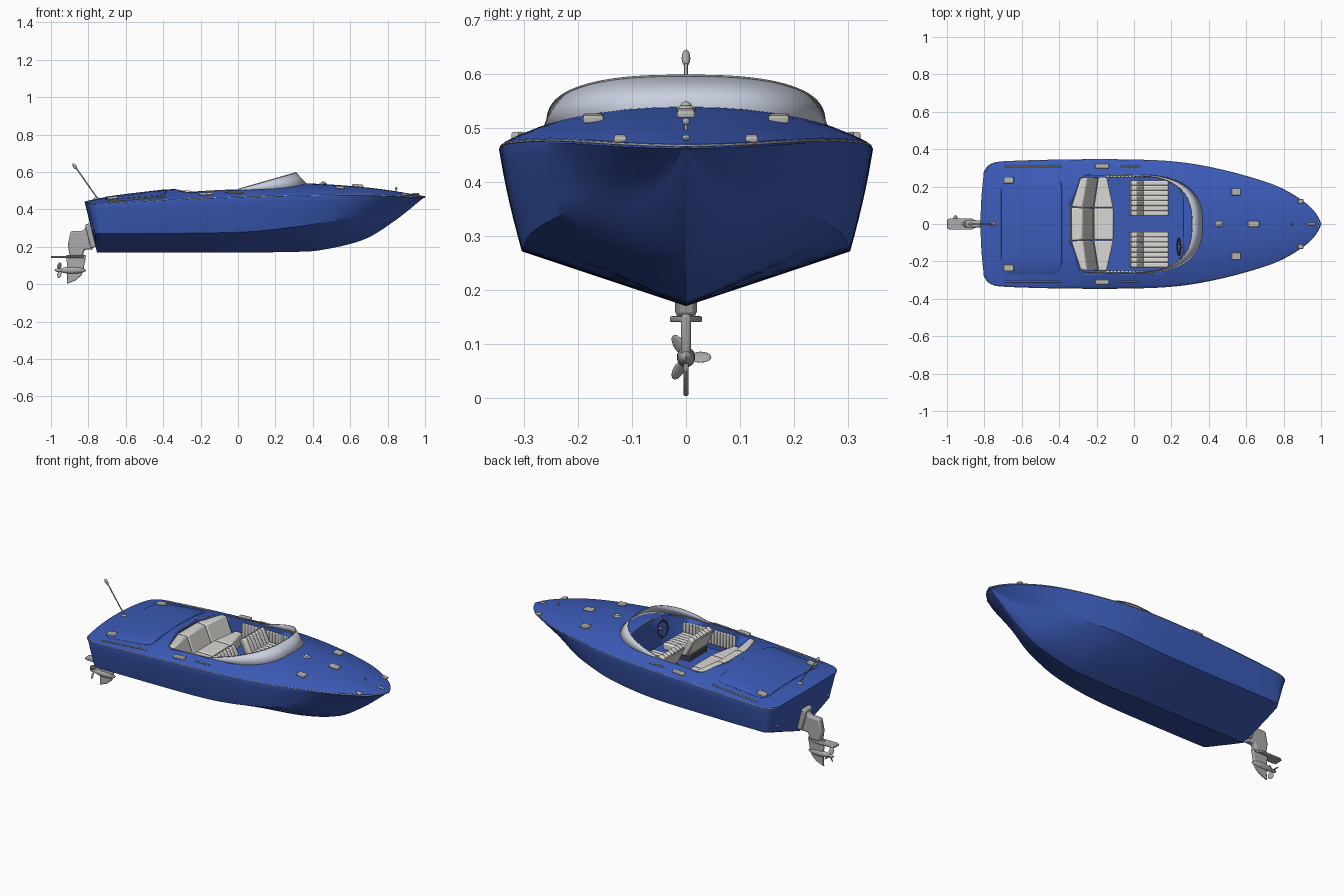
import bpy, bmesh, math
from mathutils import Vector

if "Cube" in bpy.data.objects:
    bpy.data.objects.remove(bpy.data.objects["Cube"])


def material(name, rgb):
    m = bpy.data.materials.new(name)
    m.use_nodes = True
    m.diffuse_color = (*rgb, 1)
    m.node_tree.nodes["Principled BSDF"].inputs["Base Color"].default_value = (*rgb, 1)
    return m


BLUE = material("blue paint", (.045, .105, .48))
METAL = material("grey metal", (.40, .41, .40))
FITTING = material("light chrome", (.48, .475, .44))
SEAT = material("pale upholstery", (.70, .69, .66))
GLASS = material("pale glass", (.58, .63, .74))
DARK = material("dark trim", (.06, .06, .07))


def finish(name, bm, mat, bevel=0, angle=32):
    bmesh.ops.remove_doubles(bm, verts=bm.verts, dist=1e-5)
    bmesh.ops.recalc_face_normals(bm, faces=bm.faces)
    mesh = bpy.data.meshes.new(name)
    bm.to_mesh(mesh)
    bm.free()
    ob = bpy.data.objects.new(name, mesh)
    bpy.context.collection.objects.link(ob)
    mesh.materials.append(mat)
    bpy.ops.object.select_all(action='DESELECT')
    ob.select_set(True)
    bpy.context.view_layer.objects.active = ob
    bpy.ops.object.shade_smooth_by_angle(angle=math.radians(angle))
    if bevel:
        mod = ob.modifiers.new("soft edges", 'BEVEL')
        mod.width, mod.segments = bevel, 2
    return ob


def box(name, loc, size, mat, bevel=.005, tilt=0):
    bm = bmesh.new()
    bmesh.ops.create_cube(bm, size=1)
    for v in bm.verts:
        v.co *= Vector(size)
    ob = finish(name, bm, mat, bevel)
    ob.location, ob.rotation_euler = loc, (0, tilt, 0)
    return ob


def ball(name, loc, size, mat, rot=(0, 0, 0)):
    bm = bmesh.new()
    bmesh.ops.create_uvsphere(bm, u_segments=20, v_segments=12, radius=1)
    for v in bm.verts:
        v.co *= Vector(size)
    ob = finish(name, bm, mat)
    ob.location, ob.rotation_euler = loc, rot
    return ob


def prism(name, outline, low, high, mat, axis='y', bevel=0, upper=None):
    bm = bmesh.new()
    def place(a, b, c):
        return (a, c, b) if axis == 'y' else (a, b, c)
    rings = [[bm.verts.new(place(a, b, c)) for a, b in shape]
             for shape, c in ((outline, low), (upper or outline, high))]
    n = len(outline)
    bm.faces.new(rings[0])
    bm.faces.new(rings[1])
    for i in range(n):
        j = (i + 1) % n
        bm.faces.new((rings[0][i], rings[0][j], rings[1][j], rings[1][i]))
    return finish(name, bm, mat, bevel)


def tube(name, points, radius, mat, closed=False):
    cu = bpy.data.curves.new(name, 'CURVE')
    cu.dimensions, cu.bevel_depth, cu.bevel_resolution = '3D', radius, 2
    cu.use_fill_caps = True
    sp = cu.splines.new('POLY')
    sp.points.add(len(points) - 1)
    for p, co in zip(sp.points, points):
        p.co = (*co, 1)
    sp.use_cyclic_u = closed
    ob = bpy.data.objects.new(name, cu)
    cu.materials.append(mat)
    bpy.context.collection.objects.link(ob)


def grid(bm, rows, closed=False):
    vs = [[bm.verts.new(p) for p in r] for r in rows]
    for a, b in zip(vs, vs[1:]):
        n = len(a)
        for i in range(n if closed else n - 1):
            j = (i + 1) % n
            bm.faces.new((a[i], a[j], b[j], b[i]))


def spline(table, x):
    """Smooth interpolation through (x, value) pairs."""
    n = len(table)
    def slope(k):
        a, b = table[max(k - 1, 0)], table[min(k + 1, n - 1)]
        return (b[1] - a[1]) / (b[0] - a[0])
    k = max(i for i in range(n - 1) if i == 0 or table[i][0] <= x)
    (x0, y0), (x1, y1) = table[k], table[k + 1]
    d, t = x1 - x0, min(max((x - x0) / (x1 - x0), 0), 1)
    return ((1 + 2*t) * (1-t)**2 * y0 + t * (1-t)**2 * d * slope(k)
            + t*t * (3 - 2*t) * y1 + t*t * (t-1) * d * slope(k + 1))


# Hull lines along the length
BEAM = [(-.82, .27), (-.805, .3), (-.78, .32), (-.73, .333), (-.3, .345), (.1, .341), (.3, .323),
        (.5, .283), (.7, .226), (.8, .185), (.9, .125), (.95, .082), (.98, .043), (1, .002)]
SHEER = [(-.82, .43), (-.4, .453), (0, .469), (.4, .478), (.7, .48), (1, .47)]
CROWN = [(-.82, .012), (-.74, .025), (-.6, .037), (-.36, .053), (-.2, .07), (0, .075), (.38, .061),
         (.6, .045), (.8, .026), (1, .001)]
KEEL = [(-.82, .17), (0, .17), (.3, .173), (.44, .182), (.675, .24), (.835, .337), (1, .468)]
CHINE_Y = [(-.82, .265), (-.79, .295), (-.75, .303), (-.3, .304), (0, .303), (.3, .286),
           (.5, .24), (.6, .203), (.7, .15), (.8, .09), (.9, .035), (1, .001)]
CHINE_Z = [(-.82, .27), (0, .278), (.3, .306), (.5, .336), (.6, .353), (.7, .37), (.8, .386), (.9, .414), (1, .469)]


def deck(x, y):
    r = min(abs(y) / spline(BEAM, x), 1)
    return spline(SHEER, x) + spline(CROWN, x) * (1 - r ** 2.4)


def stern_shift(x, y, z):
    w = min(max((-.58 - x) / .24, 0), 1) ** 2
    return x + w * (.065 * (.44 - z) / .265 + .018 * (y / .3) ** 2)


def half_section(x):
    s, sz = spline(BEAM, x), spline(SHEER, x)
    kz = spline(KEEL, x)
    cy, cz = max(spline(CHINE_Y, x), .001), max(spline(CHINE_Z, x), kz + .0005)
    # Bottom panels grow rounder towards the bow
    fullness = 1 + .5 * min(max((x - .2) / .5, 0), 1)
    pts = [(cy * i / 6, kz + (cz - kz) * (i / 6) ** fullness) for i in range(6)]
    for i in range(6):
        t = i / 6
        pts.append((cy + (s - cy) * (t + .3 * t * (1 - t)), cz + (sz - .008 - cz) * t))
    pts += [(s, sz - .008), (s * .997, sz - .002)]
    pts += [(s * r, deck(x, s * r)) for r in (.985, .95, .9, .8, .65, .5, .35, .17, 0)]
    return pts


def station(x):
    half = half_section(x)
    loop = half + [(-y, z) for y, z in half[-2:0:-1]]
    return [(stern_shift(x, y, z), y, z) for y, z in loop]


xs = [-.82 + .007 * i for i in range(10)] + [-.75 + 1.75 * math.sin(math.pi * i / 140) for i in range(71)]
bm = bmesh.new()
grid(bm, [station(x) for x in xs], closed=True)
bm.faces.new([bm.verts.new(p) for p in station(1)])
K = 8
grid(bm, [[(stern_shift(-.82, y * k / K, z), y * k / K, z) for k in range(-K, K + 1)]
          for y, z in half_section(-.82)])
hull = finish("hull", bm, BLUE, angle=24)

# Cockpit well cut into the hull
side = [(-.34, .09), (-.29, .245), (-.26, .258), (-.1, .262), (.05, .26), (.17, .243), (.23, .205), (.265, .15)]
outline = side + [(x, -y) for x, y in reversed(side)]
cutter = prism("cockpit_cutter", outline, .36, .8, BLUE, axis='z')
cutter.hide_render = True
mod = hull.modifiers.new("cockpit", 'BOOLEAN')
mod.operation, mod.solver, mod.object = 'DIFFERENCE', 'EXACT', cutter
bpy.context.view_layer.objects.active = hull
bpy.ops.object.modifier_apply(modifier=mod.name)
bpy.data.objects.remove(cutter)
tube("cockpit_trim", [(x, y, deck(x, y)) for x, y in outline], .0025, METAL, True)

# Rub rail around the sheer
rail = [(stern_shift(x, spline(BEAM, x), .44), spline(BEAM, x) - .001, spline(SHEER, x) - .003) for x in xs]
tube("rub_rail", rail + [(x, -y, z) for x, y, z in reversed(rail)], .002, METAL)


def squircle(a, power):
    return [math.copysign(abs(v) ** (2 / power), v) for v in (math.cos(a), math.sin(a))]


# Engine hatch following the deck
rows = []
for r, lift in [(.001, .003), (.25, .003), (.5, .003), (.75, .003), (.985, .003), (1, .001), (1, -.01)]:
    ring = [squircle(2 * math.pi * i / 96, 9) for i in range(96)]
    rows.append([(-.548 + .163 * r * u, .27 * r * v, deck(-.548 + .163 * r * u, .27 * r * v) + lift)
                 for u, v in ring])
bm = bmesh.new()
grid(bm, rows, closed=True)
finish("engine_hatch", bm, BLUE)

# Wraparound windscreen
low, high = [], []
for i in range(49):
    u, v = squircle(math.pi * (i / 48 - .5), 2.6)
    x, y = max(.37 * u, 0), .265 * v
    low.append((x, y, deck(x, y) - .003))
    high.append((x * .84, y * .97, max(.508 + .287 * x * .84, deck(x, y) + .002)))
bm = bmesh.new()
grid(bm, [low, high])
screen = finish("windscreen", bm, GLASS)
screen.modifiers.new("thickness", 'SOLIDIFY').thickness = .004
tube("windscreen_top_trim", high, .002, METAL)
tube("windscreen_base_trim", low, .0025, METAL)

# Rear bench: centre and two angled wings, backrests leaning aft
bench = [[(-.335, -.09), (-.335, .09), (-.215, .085), (-.215, -.085)],
         [(-.215, -.085), (-.215, .085), (-.11, .085), (-.11, -.085)],
         [(-.335, .092), (-.285, .245), (-.19, .25), (-.215, .087)],
         [(-.215, .087), (-.19, .25), (-.145, .25), (-.11, .087)]]
for i, shape in enumerate(bench):
    for s in ((1,) if i < 2 else (1, -1)):
        base = [(x, y * s) for x, y in shape]
        if i % 2:
            prism("rear_bench_cushion", base, .355, .425, SEAT, 'z', .008)
        else:
            lean = [(x - .06 if x > -.25 else x, y) for x, y in base]
            prism("rear_bench_backrest", base, .355, .5, SEAT, 'z', .008, lean)

for s, label in ((1, "left"), (-1, "right")):
    # Pleated front seat with a leaning back
    box(label + "_seat_base", (.09, .138 * s, .375), (.15, .17, .04), DARK)
    for i in range(7):
        y = (.138 + (i - 3) * .027) * s
        box(label + "_seat_cushion", (.11, y, .41), (.15, .028, .04), SEAT, .008)
        box(label + "_seat_back", (.022, y, .45), (.035, .028, .115), SEAT, .008, -.45)
    box(label + "_seat_shell", (.002, .138 * s, .442), (.008, .19, .11), SEAT, .003, -.45)
    # Pleated side panel
    for i in range(18):
        x = -.14 + i * .02
        box(label + "_side_panel", (x, (.255 - .9 * max(x - .06, 0) ** 2) * s, .435),
            (.019, .012, .09), SEAT, .004)
    # Deck fittings
    for name, x, y, size in [("stern_cleat", -.67, .235, (.055, .035, .016)),
                             ("side_cleat", -.17, .31, (.075, .028, .014)),
                             ("deck_vent", .545, .172, (.05, .038, .015)),
                             ("bow_light", .89, .122, (.03, .024, .012)),
                             ("side_grille", -.54, .308, (.3, .008, .008)),
                             ("side_step", -.02, .308, (.1, .008, .008))]:
        slope = (deck(x + .02, y) - deck(x - .02, y)) / .04
        box(label + "_" + name, (x, y * s, deck(x, y) + size[2] * .3), size, FITTING, .004, -slope)
    ball(label + "_drain", (-.775, .24 * s, .3), (.006, .008, .008), METAL)

# Centreline deck fittings
ball("horn_base", (.455, 0, deck(.455, 0)), (.022, .018, .008), FITTING)
ball("horn", (.455, 0, deck(.455, 0) + .007), (.012, .01, .007), FITTING)
box("centre_vent", (.64, 0, deck(.64, 0) + .005), (.06, .034, .015), FITTING, .005, .1)
box("bow_cleat", (.95, 0, deck(.95, 0) + .003), (.04, .014, .01), FITTING)
tube("bow_lamp_stem", [(.845, 0, deck(.845, 0)), (.845, 0, .512)], .003, METAL)
ball("bow_lamp", (.845, 0, .512), (.007, .007, .007), METAL)

# Stern pole with lamp
tube("stern_pole", [(-.745, 0, .45), (-.868, 0, .625)], .0035, METAL)
ball("stern_lamp", (-.873, 0, .63), (.009, .008, .018), METAL, (0, -.63, 0))
ball("pole_socket", (-.755, 0, .455), (.018, .012, .01), METAL)

# Steering wheel
wheel = [(.24 + .009 * math.sin(a), -.122 + .045 * math.cos(a), .47 + .043 * math.sin(a))
         for a in (2 * math.pi * i / 24 for i in range(24))]
tube("steering_wheel", wheel, .004, DARK, True)
tube("steering_spokes", [wheel[0], wheel[12]], .003, METAL)
tube("steering_column", [(.24, -.122, .47), (.29, -.122, .46)], .006, METAL)

# Stern drive
box("drive_mount", (-.788, 0, .26), (.03, .07, .13), METAL, .006, -.24)
prism("drive_housing", [(-.775, .185), (-.775, .27), (-.8, .325), (-.83, .285), (-.895, .283),
                        (-.91, .21), (-.9, .15), (-.83, .15), (-.82, .185)], -.02, .02, METAL, bevel=.009)
prism("drive_leg", [(-.812, .155), (-.828, .07), (-.91, .07), (-.92, .155)], -.009, .009, METAL, bevel=.006)
prism("skeg", [(-.825, .09), (-.835, .05), (-.865, .022), (-.915, .002), (-.912, .09)],
      -.005, .005, METAL, bevel=.003)
prism("cavitation_plate", [(-1, -.022), (-.985, -.03), (-.87, -.03), (-.82, -.008), (-.82, .008),
                           (-.87, .03), (-.985, .03), (-1, .022)], .14, .151, METAL, 'z', .003)
ball("gear_case", (-.885, 0, .075), (.072, .017, .019), METAL)
ball("propeller_hub", (-.955, 0, .075), (.026, .01, .01), METAL)
for i in range(3):
    a = math.radians(90 + 120 * i)
    blade = ball("propeller_blade", (-.955, .027 * math.sin(a), .075 + .027 * math.cos(a)),
                 (.015, .004, .02), METAL, (-a, 0, .7))
    blade.rotation_mode = 'ZYX'
